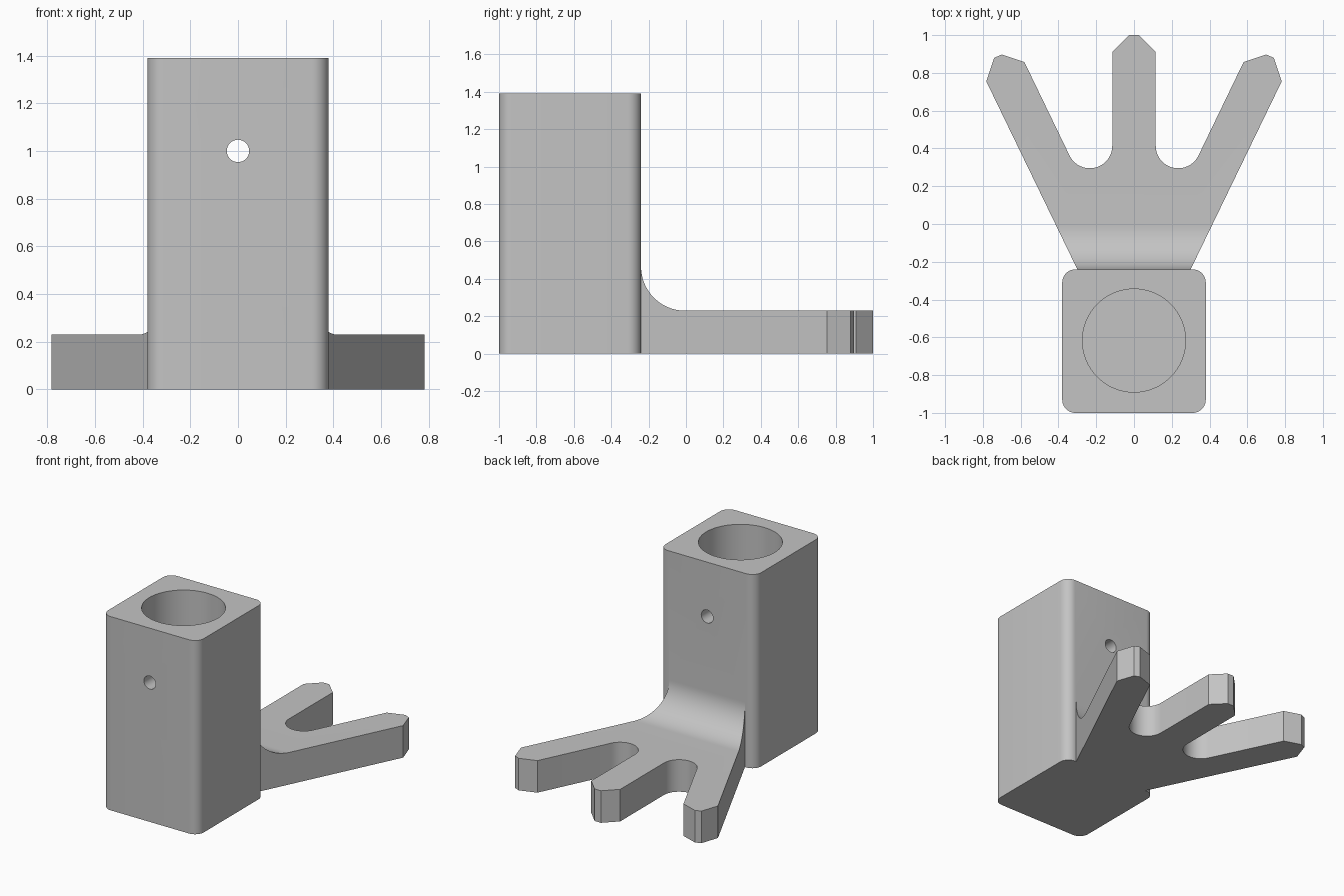
import bpy, bmesh
from math import cos, sin, pi, radians
from mathutils import Vector

if "Cube" in bpy.data.objects:
    bpy.data.objects.remove(bpy.data.objects["Cube"], do_unlink=True)

grey = bpy.data.materials.new("plain grey")
grey.use_nodes = True
grey.diffuse_color = (0.55, 0.55, 0.55, 1)
grey.node_tree.nodes["Principled BSDF"].inputs["Base Color"].default_value = (0.55, 0.55, 0.55, 1)


def arc(cx, cy, r, start, end, steps):
    angles = [radians(start + (end - start) * i / steps) for i in range(steps + 1)]
    return [(cx + r * cos(a), cy + r * sin(a)) for a in angles]


def prism(name, points, direction):
    """Extrude a closed 3D outline along a direction."""
    bm = bmesh.new()
    face = bm.faces.new([bm.verts.new(p) for p in points])
    moved = bmesh.ops.extrude_face_region(bm, geom=[face])["geom"]
    bmesh.ops.translate(bm, vec=Vector(direction),
                        verts=[v for v in moved if isinstance(v, bmesh.types.BMVert)])
    bmesh.ops.recalc_face_normals(bm, faces=bm.faces)
    mesh = bpy.data.meshes.new(name)
    bm.to_mesh(mesh)
    bm.free()
    mesh.materials.append(grey)
    obj = bpy.data.objects.new(name, mesh)
    bpy.context.collection.objects.link(obj)
    return obj


def combine(target, tool, operation):
    """Apply an exact boolean, then drop the tool."""
    mod = target.modifiers.new(operation.lower(), "BOOLEAN")
    mod.operation, mod.solver, mod.object = operation, "EXACT", tool
    bpy.ops.object.select_all(action="DESELECT")
    bpy.context.view_layer.objects.active = target
    target.select_set(True)
    bpy.ops.object.modifier_apply(modifier=mod.name)
    bpy.data.objects.remove(tool, do_unlink=True)


# Upright square post with rounded corners
HALF, MID, R, TOP = 0.38, -0.62, 0.07, 1.39
inner = HALF - R
outline = []
for i, (sx, sy) in enumerate([(1, 1), (-1, 1), (-1, -1), (1, -1)]):
    outline += arc(sx * inner, MID + sy * inner, R, 90 * i, 90 * i + 90, 10)
holder = prism("post_with_forked_foot", [(x, y, 0) for x, y in outline], (0, 0, TOP))

# Three-pronged foot, right half outline mirrored to the left
half = [(0.3, -0.3), (0.3, -0.24), (0.782, 0.755), (0.74, 0.88), (0.70, 0.897), (0.58, 0.857)]
half += arc(0.234, 0.414, 0.119, -26, -180, 20)
half += [(0.115, 0.91), (0.025, 1.0)]
plan = half + [(-x, y) for x, y in reversed(half)]
foot = prism("foot", [(x, y, 0) for x, y in plan], (0, 0, 0.6))

# Side profile gives the foot its thickness and the fillet against the post
side = [(-0.35, -0.1), (1.1, -0.1), (1.1, 0.23)]
side += arc(-0.005, 0.465, 0.235, 270, 180, 20) + [(-0.35, 0.465)]
combine(foot, prism("side_profile", [(-1, y, z) for y, z in side], (2, 0, 0)), "INTERSECT")
combine(holder, foot, "UNION")

# Deep round socket from the top, and a cross pin hole through both walls
socket = prism("socket", [(x, y, 0.23) for x, y in arc(0, MID + 0.003, 0.273, 0, 354.375, 63)], (0, 0, 2))
combine(holder, socket, "DIFFERENCE")
pin = prism("pin_hole", [(x, -1.2, z) for x, z in arc(0, 1.0, 0.047, 0, 348.75, 31)], (0, 1.2, 0))
combine(holder, pin, "DIFFERENCE")

bpy.ops.object.shade_smooth_by_angle(angle=radians(18))
